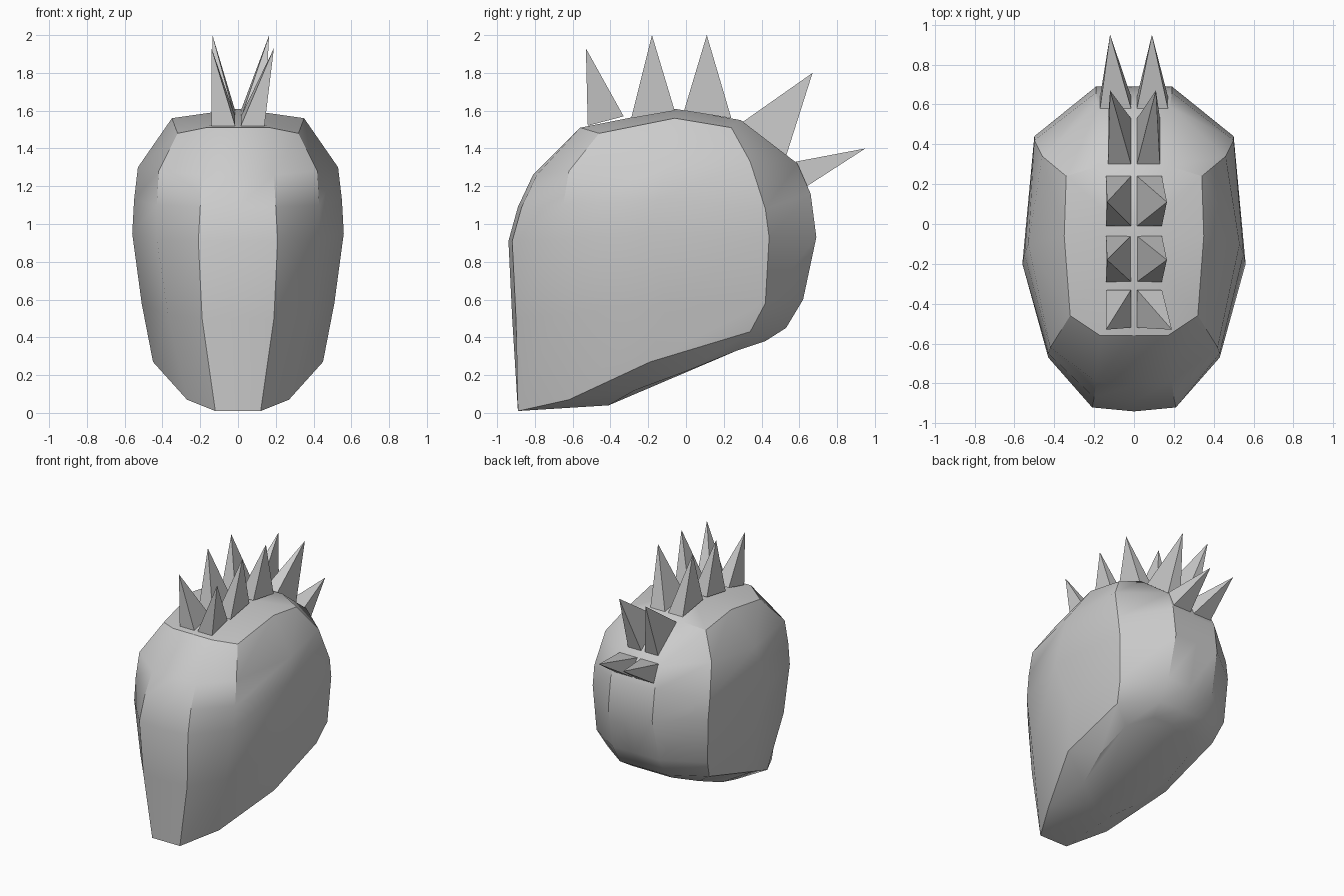
import bpy, bmesh
from mathutils import Vector

if "Cube" in bpy.data.objects:
    bpy.data.objects.remove(bpy.data.objects["Cube"])


def finish(name, bm):
    bmesh.ops.recalc_face_normals(bm, faces=bm.faces[:])
    mesh = bpy.data.meshes.new(name)
    bm.to_mesh(mesh)
    bm.free()
    obj = bpy.data.objects.new(name, mesh)
    bpy.context.collection.objects.link(obj)
    return obj


# Head: half rings from the neck cap to the crown (front, cheek, side, rear corner, back)
rings = [
    [(.12, -.41, .04), (.24, -.27, .12), (.31, .0, .22), (.30, .27, .33), (.17, .42, .38)],
    [(.12, -.89, .01), (.27, -.62, .07), (.45, -.19, .27), (.44, .34, .43), (.20, .53, .45)],
    [(.19, -.90, .50), (.37, -.68, .52), (.51, -.10, .58), (.48, .42, .58), (.20, .62, .60)],
    [(.21, -.92, .91), (.43, -.67, .92), (.56, -.20, .95), (.50, .44, .93), (.19, .69, .93)],
    [(.20, -.87, 1.09), (.43, -.65, 1.10), (.55, -.15, 1.13), (.50, .42, 1.08), (.19, .66, 1.16)],
    [(.19, -.79, 1.26), (.42, -.62, 1.28), (.53, -.10, 1.30), (.46, .34, 1.33), (.18, .59, 1.32)],
    [(.17, -.56, 1.51), (.32, -.46, 1.48), (.35, -.06, 1.56), (.34, .24, 1.51), (.18, .29, 1.55)],
]
bm = bmesh.new()
loops = []
for i, half in enumerate(rings):
    bulge = .02 if i > 1 and i < 6 else 0
    front = (0, half[0][1] - bulge, half[0][2])
    back = (0, half[-1][1], half[-1][2])
    left = [(-x, y, z) for x, y, z in reversed(half)]
    loops.append([bm.verts.new(p) for p in [front] + half + [back] + left])
n = len(loops[0])
for a, b in zip(loops, loops[1:]):
    for k in range(n):
        j = (k + 1) % n
        bm.faces.new((a[k], a[j], b[j], b[k]))
bm.faces.new(loops[0][::-1])
crown = bm.verts.new((0, -.06, 1.61))
for k in range(n):
    bm.faces.new((loops[-1][k], loops[-1][(k + 1) % n], crown))
head = finish("head", bm)
bpy.context.view_layer.objects.active = head
head.select_set(True)
bpy.ops.object.shade_smooth_by_angle(angle=.55)
head.select_set(False)


# Spikes: four-sided pyramids in two rows along the crest
def spike(name, side, start, end, tip, width):
    bm = bmesh.new()
    base = [bm.verts.new((side * x, *p)) for x, p in
            ((.015, start), (width, start), (width, end), (.015, end))]
    top = bm.verts.new(tip)
    bm.faces.new(base)
    for k in range(4):
        bm.faces.new((base[k], base[(k + 1) % 4], top))
    finish(name, bm)


# base start (y, z), base end (y, z), tip (y, z), left tip x, right tip x, width
crest = [
    ((-.52, 1.52), (-.33, 1.57), (-.53, 1.93), -.14, .19, .14),
    ((-.29, 1.56), (-.06, 1.60), (-.18, 2.0), -.135, .165, .14),
    ((-.01, 1.60), (.24, 1.56), (.11, 2.0), -.135, .165, .14),
    ((.30, 1.54), (.53, 1.36), (.67, 1.80), -.12, .11, .13),
    ((.58, 1.33), (.64, 1.20), (.95, 1.40), -.12, .09, .17),
]
for i, (start, end, tip, lx, rx, width) in enumerate(crest):
    spike(f"left_spike_{i + 1}", -1, start, end, (lx, *tip), width)
    spike(f"right_spike_{i + 1}", 1, start, end, (rx, *tip), width)
